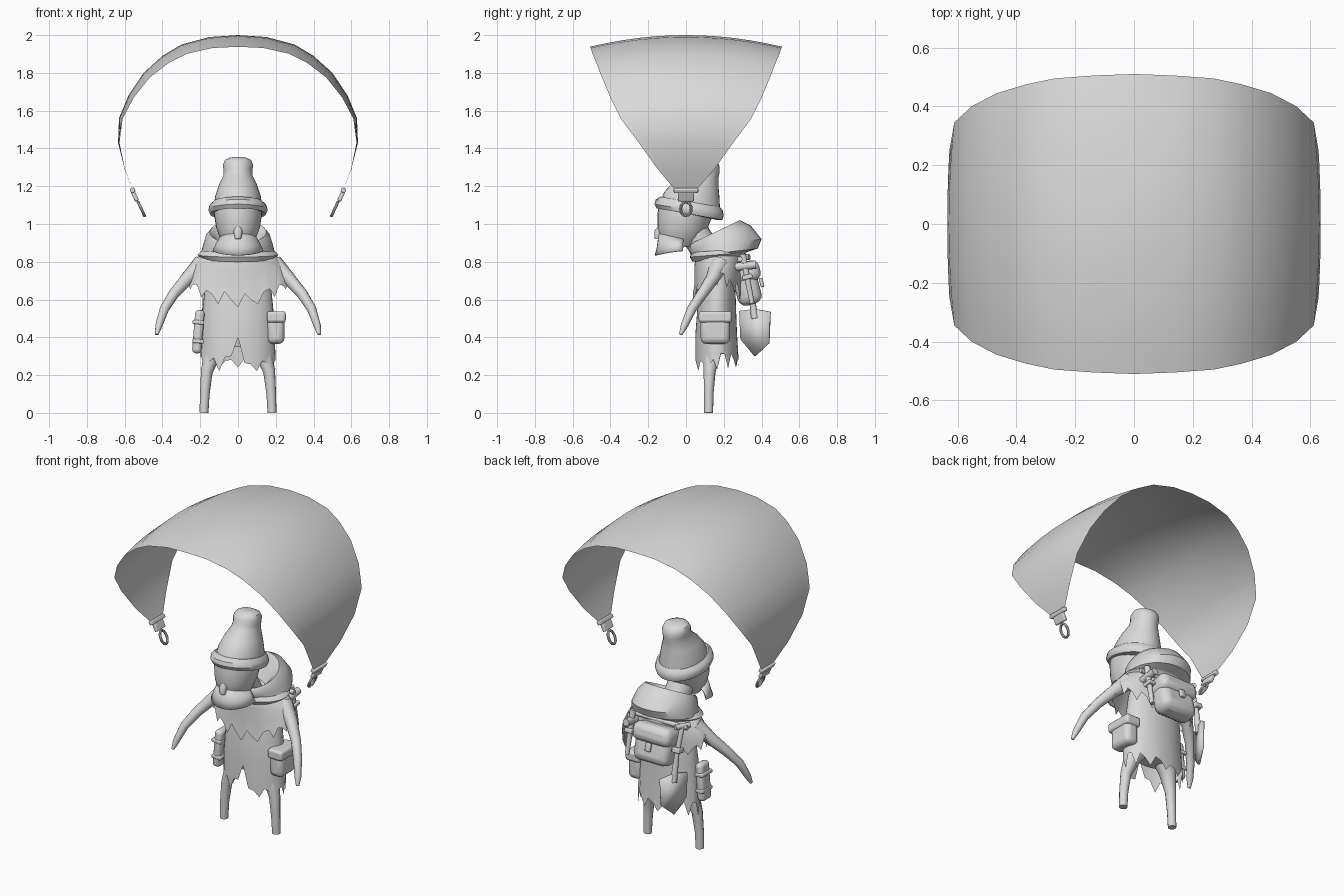
import bpy, bmesh, math, random
from mathutils import Vector

random.seed(4)
if "Cube" in bpy.data.objects:
    bpy.data.objects.remove(bpy.data.objects["Cube"])

grey = bpy.data.materials.new("plain_grey")
grey.use_nodes = True
grey.diffuse_color = (0.7, 0.7, 0.7, 1)
grey.node_tree.nodes["Principled BSDF"].inputs["Base Color"].default_value = (0.7, 0.7, 0.7, 1)
parts = []


def finish(name, bm):
    bmesh.ops.recalc_face_normals(bm, faces=bm.faces)
    mesh = bpy.data.meshes.new(name)
    bm.to_mesh(mesh)
    bm.free()
    mesh.materials.append(grey)
    obj = bpy.data.objects.new(name, mesh)
    bpy.context.collection.objects.link(obj)
    parts.append(obj)
    return obj


def skin(bm, rows, closed=True, caps=()):
    """Bridge rows of points with quads and cap the chosen rows."""
    grid = [[bm.verts.new(p) for p in row] for row in rows]
    n = len(grid[0])
    for low, high in zip(grid, grid[1:]):
        for i in range(n if closed else n - 1):
            j = (i + 1) % n
            bm.faces.new((low[i], low[j], high[j], high[i]))
    for c in caps:
        bm.faces.new(grid[c])
    return grid


def loft(name, rings, n=32, caps=(), arc=None, tear=0.0, lift=(), slit=None, thick=0.0):
    """Tilted oval rings: front y, front z, back y, back z, half width."""
    rows = []
    for k, (fy, fz, by, bz, rx) in enumerate(rings):
        row = []
        for i in range(n):
            a = math.tau * i / n if arc is None else arc * (2 * i / (n - 1) - 1)
            t = (1 - math.cos(a)) / 2
            z = fz + (bz - fz) * t
            if k < len(lift):
                z += lift[k] * math.sin(a) ** 2
            if k == 0 and tear:
                z += random.uniform(0, tear) if i % 3 else -tear / 2
                if slit and i == 0:
                    z = slit
            row.append((rx * math.sin(a), fy + (by - fy) * t, z))
        rows.append(row)
    bm = bmesh.new()
    skin(bm, rows, arc is None, caps)
    obj = finish(name, bm)
    if thick:
        mod = obj.modifiers.new("thickness", "SOLIDIFY")
        mod.thickness = thick
    return obj


def tube(name, path, n=12):
    """Round tube through (x, y, z, radius) points."""
    pts = [Vector(p[:3]) for p in path]
    rows = []
    for i, p in enumerate(pts):
        tangent = pts[min(i + 1, len(pts) - 1)] - pts[max(i - 1, 0)]
        side = tangent.cross(Vector((0.3, 0.9, 0.1))).normalized()
        up = side.cross(tangent).normalized()
        rows.append([p + path[i][3] * (side * math.cos(math.tau * k / n)
                                       + up * math.sin(math.tau * k / n)) for k in range(n)])
    bm = bmesh.new()
    skin(bm, rows, True, (0, -1))
    return finish(name, bm)


def box(name, loc, size, rot=(0, 0, 0), bevel=0.01):
    bm = bmesh.new()
    bmesh.ops.create_cube(bm, size=1)
    bmesh.ops.scale(bm, vec=size, verts=bm.verts)
    obj = finish(name, bm)
    obj.location, obj.rotation_euler = loc, rot
    mod = obj.modifiers.new("round", "BEVEL")
    mod.width, mod.segments = bevel, 3
    return obj


# Canopy: arched sheet that narrows toward both ends and bows across its width
half = [(0, 2.0, .51), (.15, 1.99, .505), (.3, 1.95, .495), (.4, 1.89, .475), (.5, 1.8, .445),
        (.58, 1.68, .4), (.63, 1.56, .345), (.635, 1.43, .25), (.6, 1.29, .15), (.56, 1.185, .06)]
rows = []
for x, z, w in [(-x, z, w) for x, z, w in half[:0:-1]] + half:
    inward = Vector((-x, 0, 1.45 - z)).normalized()
    rows.append([Vector((x, w * t / 6, z)) + inward * .062 * (w / .51) ** 3 * (t / 6) ** 2
                 for t in range(-6, 7)])
bm = bmesh.new()
skin(bm, rows, False)
finish("canopy", bm)

# Clips and loops at the canopy ends
for s, side in ((1, "left"), (-1, "right")):
    tilt = (0, s * .435, 0)
    box(side + "_clip_collar", (s * .558, 0, 1.178), (.026, .13, .025), tilt, .006)
    box(side + "_clip_block", (s * .545, 0, 1.145), (.022, .085, .05), tilt, .006)
    loop = []
    for i in range(17):
        a = math.tau * i / 16
        d = .04 * math.cos(a)
        loop.append((s * (.512 + .42 * d), .028 * math.sin(a), 1.08 + .9 * d, .008))
    tube(side + "_clip_loop", loop, 8)

# Legs and hips
for s, side in ((1, "left"), (-1, "right")):
    tube(side + "_leg", [(s * .18, .12, 0, .024), (s * .176, .12, .1, .026),
                         (s * .165, .125, .22, .032), (s * .13, .14, .33, .05),
                         (s * .08, .15, .42, .07)])
    # Arms
    tube(side + "_arm", [(s * .19, .18, .79, .05), (s * .27, .14, .71, .036),
                         (s * .34, .085, .63, .029), (s * .39, .03, .55, .025),
                         (s * .42, -.01, .46, .019), (s * .43, -.028, .415, .009)])
loft("hips", [(.09, .35, .24, .35, .13), (.07, .42, .25, .42, .17), (.08, .5, .25, .5, .16)],
     caps=(0, -1))

# Torn robe with a front slit
loft("robe", [(.05, .25, .28, .27, .2), (.05, .42, .27, .42, .195), (.06, .55, .265, .55, .187),
              (.08, .72, .26, .72, .17), (.1, .85, .24, .87, .12)],
     n=36, tear=.06, slit=.4, caps=(-1,))

# Torn shoulder cape
loft("shoulder_cape", [(.035, .585, .295, .61, .275), (.045, .68, .3, .7, .265),
                       (.045, .77, .3, .79, .23), (.05, .85, .29, .87, .18),
                       (.07, .88, .26, .9, .12)], n=48, tear=.05, lift=(.1, .06, .02))

# Hood lying on the back
loft("lowered_hood", [(.08, .8, .29, .84, .16), (.03, .83, .38, .87, .195),
                      (.015, .86, .4, .92, .185), (.015, .885, .345, .99, .17),
                      (.025, .895, .285, 1.02, .15), (.05, .88, .26, .985, .12),
                      (.07, .84, .2, .88, .08)], caps=(-1,))
loft("hood_fold", [(.035, .8, .3, .83, .19), (.02, .825, .32, .85, .215),
                   (.03, .85, .31, .87, .19)])

# Neck, head and face scarf
tube("neck", [(0, .13, .82, .075), (0, .04, .96, .08)])
loft("head", [(-.1, .86, .06, .89, .06), (-.135, .91, .09, .93, .095),
              (-.15, .98, .115, .98, .115), (-.15, 1.06, .14, 1.04, .127),
              (-.14, 1.12, .16, 1.06, .125)], caps=(0, -1))
loft("face_scarf", [(-.165, .835, .09, .86, .135), (-.155, .875, .08, .89, .12),
                    (-.145, .95, .08, .9, .1)], n=17, arc=1.75, lift=(.01, .01, 0), thick=.008)
tube("nose", [(0, -.12, .99, .022), (0, -.145, .955, .024), (0, -.15, .92, .016)])

# Knitted hat: rolled brim, leaning crown, rounded tip
loft("hat_brim", [(-.13, 1.085, .17, 1.02, .13), (-.155, 1.083, .192, 1.022, .148),
                  (-.167, 1.105, .2, 1.045, .157), (-.16, 1.13, .195, 1.07, .15),
                  (-.135, 1.145, .18, 1.09, .13), (-.1, 1.14, .15, 1.09, .1)], caps=(0, -1))
loft("hat_crown", [(-.135, 1.12, .18, 1.07, .128), (-.115, 1.17, .178, 1.13, .12),
                   (-.07, 1.22, .172, 1.2, .1), (-.015, 1.265, .172, 1.245, .078),
                   (.005, 1.29, .178, 1.275, .076), (.01, 1.32, .178, 1.305, .08),
                   (.03, 1.345, .165, 1.33, .07), (.06, 1.355, .14, 1.345, .045)], caps=(0, -1))

# Belt pouch on the left, rolled sheath on the right
box("belt_pouch", (.2, .155, .445), (.09, .155, .16), bevel=.03)
box("pouch_flap", (.203, .155, .508), (.1, .175, .06), bevel=.015)
box("sheath", (-.21, .13, .43), (.05, .09, .23), (0, .08, 0), .02)
for z in (.38, .48):
    box("sheath_band", (-.21, .13, z), (.062, .1, .022), (0, .08, 0), .006)

# Backpack with flap and straps
lean = (.25, 0, 0)
box("backpack", (-.02, .32, .68), (.24, .13, .22), lean, .045)
box("backpack_flap", (-.02, .318, .745), (.26, .15, .11), lean, .04)
box("backpack_buckle", (-.02, .4, .69), (.035, .02, .05), lean, .006)
tube("bedroll_bar", [(-.21, .285, .815, .014), (.19, .285, .815, .014)])

# Hammer hung beside the backpack
tube("hammer_handle", [(.155, .3, .84, .018), (.16, .35, .58, .013)])
tube("hammer_head", [(.155, .25, .77, .022), (.155, .37, .785, .022)])
box("hammer_strap", (.157, .325, .72), (.05, .055, .025), lean, .006)

# Spade hung on the other side
tube("spade_handle", [(-.18, .295, .82, .015), (-.175, .34, .66, .014), (-.17, .365, .5, .02)])
tube("spade_grip", [(-.2, .25, .82, .016), (-.16, .335, .825, .016)])
box("spade_strap", (-.178, .335, .69), (.05, .055, .03), lean, .006)
bm = bmesh.new()
outline = [(-.085, .54), (0, .55), (.085, .535), (.078, .37), (0, .3), (-.078, .39)]
bm.faces.new([bm.verts.new((-.17 + .42 * u, .365 + .95 * u, z)) for u, z in outline])
blade = finish("spade_blade", bm)
mod = blade.modifiers.new("thickness", "SOLIDIFY")
mod.thickness, mod.offset = .016, 0

# Smooth shading with sharp edges kept
bpy.ops.object.select_all(action="DESELECT")
for obj in parts:
    obj.select_set(True)
bpy.context.view_layer.objects.active = parts[0]
bpy.ops.object.shade_smooth_by_angle(angle=math.radians(40))
